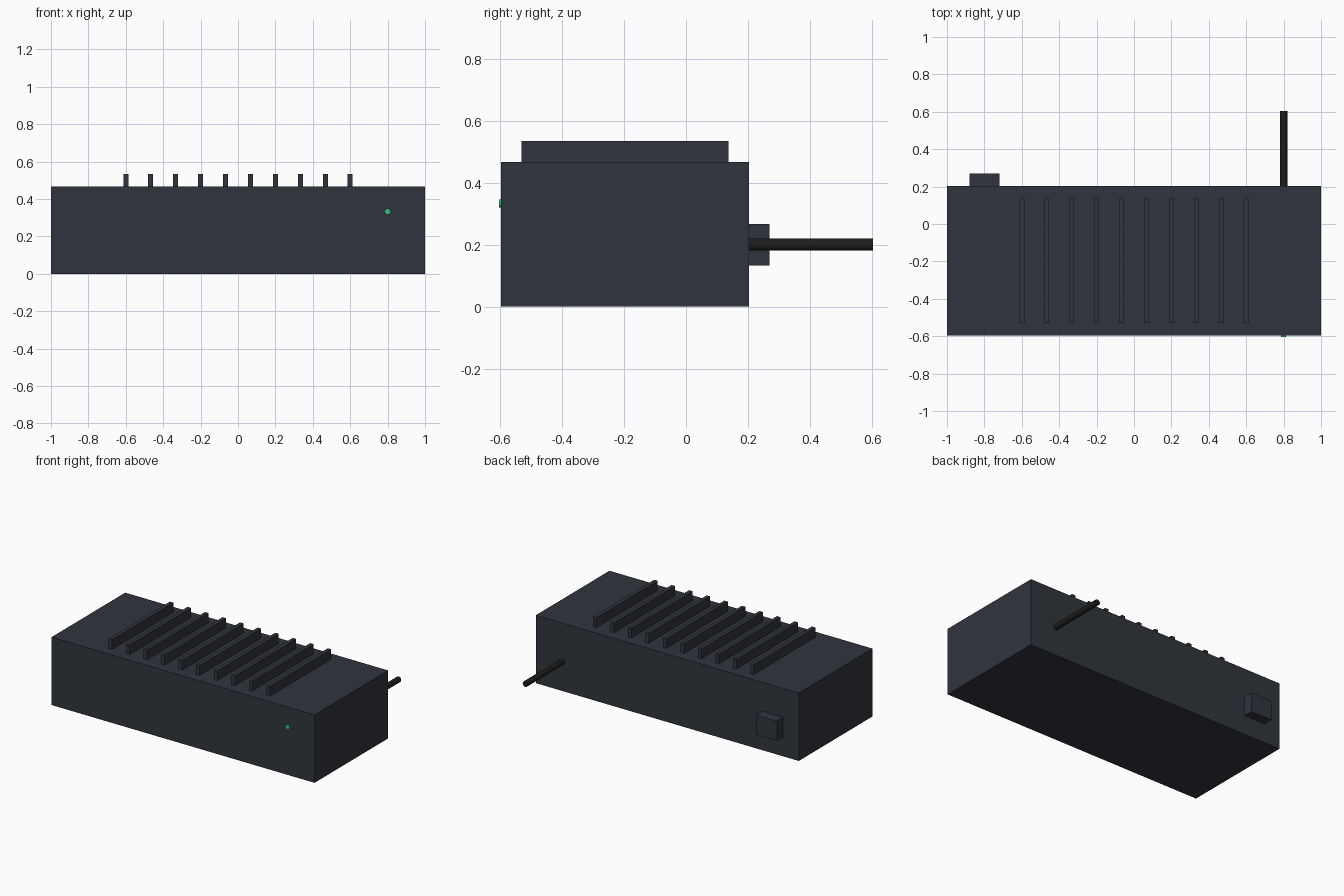
import bpy
from math import radians

if "Cube" in bpy.data.objects:
    bpy.data.objects.remove(bpy.data.objects["Cube"])


def material(name, rgb):
    m = bpy.data.materials.new(name)
    m.diffuse_color = (*rgb, 1)
    m.use_nodes = True
    m.node_tree.nodes["Principled BSDF"].inputs["Base Color"].default_value = m.diffuse_color
    return m


CASE = material("case_plastic", (0.03, 0.035, 0.046))
RUBBER = material("cable_rubber", (0.012, 0.012, 0.012))
GREEN = material("led_green", (0.03, 0.6, 0.25))


def box(name, lo, hi, mat):
    centre = [(a + b) / 2 for a, b in zip(lo, hi)]
    bpy.ops.mesh.primitive_cube_add(size=1, location=centre)
    o = bpy.context.object
    o.name = name
    o.scale = [b - a for a, b in zip(lo, hi)]
    bpy.ops.object.transform_apply(location=False, rotation=False, scale=True)
    o.data.materials.append(mat)


def rod(name, x, z, y0, y1, radius, sides, mat):
    bpy.ops.mesh.primitive_cylinder_add(
        vertices=sides, radius=radius, depth=y1 - y0,
        location=(x, (y0 + y1) / 2, z), rotation=(radians(90), 0, 0))
    o = bpy.context.object
    o.name = name
    o.data.materials.append(mat)
    bpy.ops.object.shade_smooth_by_angle()


FRONT, BACK, TOP = -0.597, 0.203, 0.467

# Main case
box("case", (-1, FRONT, 0), (1, BACK, TOP), CASE)

# Row of cooling fins on top
for i in range(10):
    x = -0.6 + i * 1.2 / 9
    box(f"cooling_fin_{i + 1}", (x - 0.0133, -0.53, TOP - 0.005),
        (x + 0.0133, 0.137, 0.534), CASE)

# Power socket on the back
box("power_socket", (-0.88, BACK - 0.01, 0.133), (-0.72, 0.27, 0.267), CASE)

# Output cable stub
rod("output_cable", 0.8, 0.2, BACK - 0.005, 0.603, 0.0195, 32, RUBBER)

# Status light on the front
rod("status_light", 0.8, 0.333, FRONT - 0.0065, FRONT + 0.0065, 0.0133, 32, GREEN)
